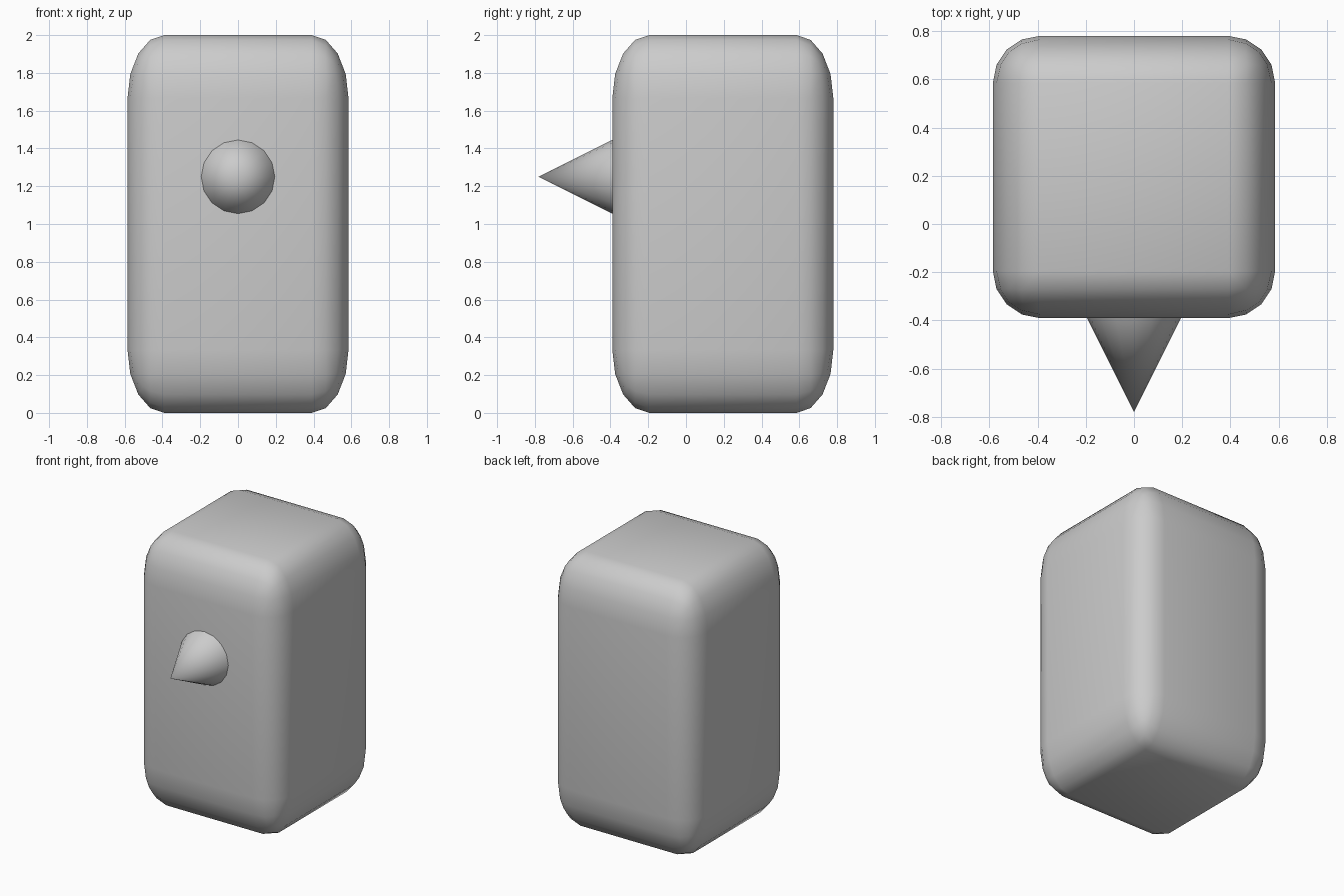
import bpy
import bmesh
from math import pi
from mathutils import Matrix

if "Cube" in bpy.data.objects:
    bpy.data.objects.remove(bpy.data.objects["Cube"])


def make_object(name, bm):
    mesh = bpy.data.meshes.new(name)
    bmesh.ops.recalc_face_normals(bm, faces=bm.faces[:])
    for face in bm.faces:
        face.smooth = True
    bm.to_mesh(mesh)
    bm.free()
    obj = bpy.data.objects.new(name, mesh)
    bpy.context.collection.objects.link(obj)
    return obj


# Body: rounded cube stretched upwards, so the rounding is taller than wide
bm = bmesh.new()
bmesh.ops.create_cube(bm, size=2)
bmesh.ops.bevel(bm, geom=bm.edges[:], offset=1 / 3, offset_type='OFFSET',
                segments=4, profile=0.5, affect='EDGES')
bmesh.ops.scale(bm, vec=(0.585, 0.585, 1.0), verts=bm.verts[:])
bmesh.ops.translate(bm, vec=(0, 0.195, 1.0), verts=bm.verts[:])
make_object("body", bm)

# Nose: cone pointing forward from the front face
bm = bmesh.new()
bmesh.ops.create_cone(bm, cap_ends=True, segments=16, radius1=0.195,
                      radius2=0, depth=0.39)
bmesh.ops.remove_doubles(bm, verts=bm.verts[:], dist=1e-5)
bmesh.ops.transform(bm, verts=bm.verts[:],
                    matrix=Matrix.Translation((0, -0.585, 1.25))
                    @ Matrix.Rotation(pi / 2, 4, 'X'))
nose = make_object("nose", bm)

# Keep the rim of the nose crisp
bpy.ops.object.select_all(action='DESELECT')
nose.select_set(True)
bpy.context.view_layer.objects.active = nose
bpy.ops.object.shade_smooth_by_angle(angle=pi / 6)
